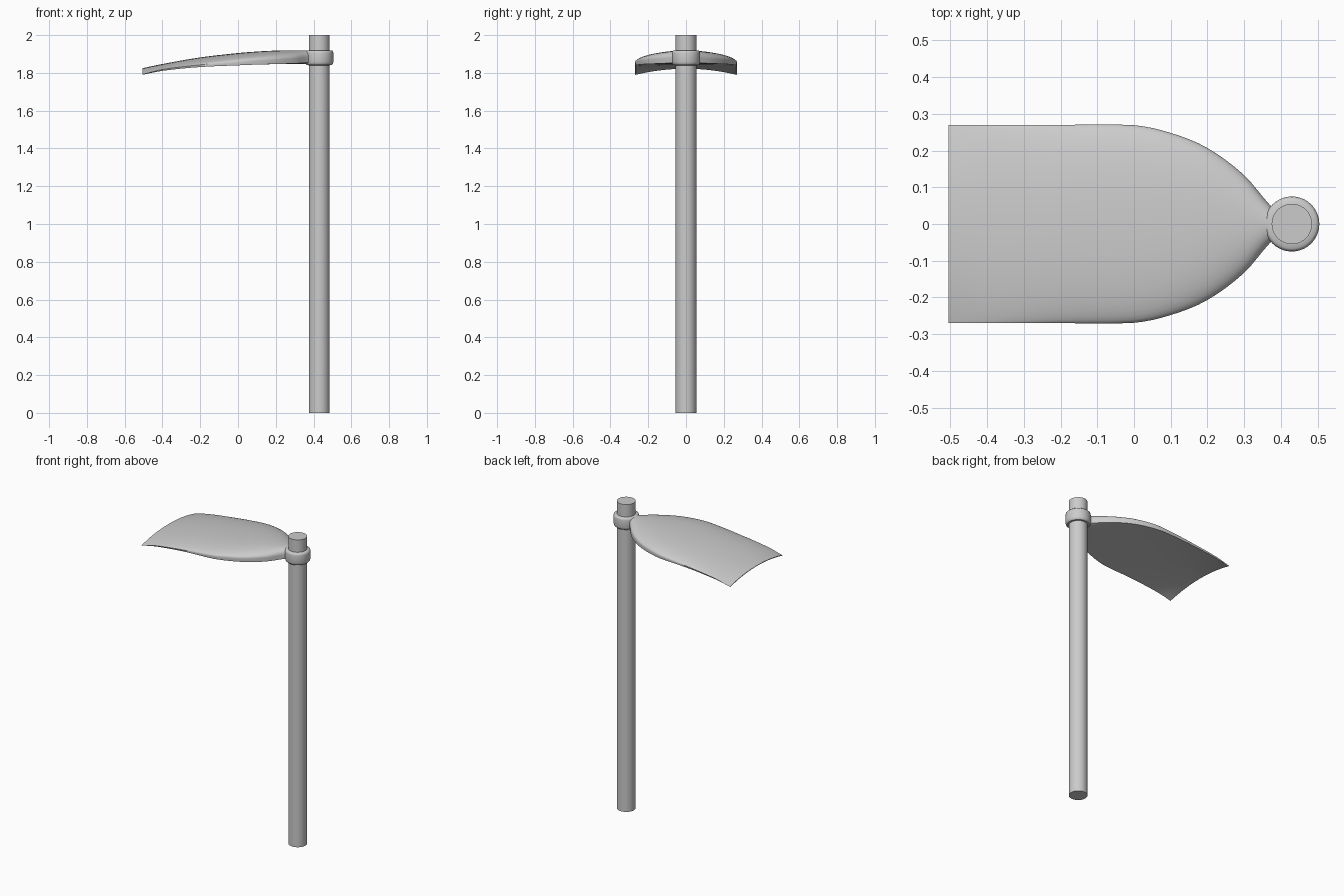
import bpy, bmesh, math

if "Cube" in bpy.data.objects:
    bpy.data.objects.remove(bpy.data.objects["Cube"])

AXIS_X = 0.43


def finish(name, bm, angle=40):
    bmesh.ops.remove_doubles(bm, verts=bm.verts, dist=1e-5)
    bmesh.ops.recalc_face_normals(bm, faces=bm.faces)
    mesh = bpy.data.meshes.new(name)
    bm.to_mesh(mesh)
    bm.free()
    ob = bpy.data.objects.new(name, mesh)
    bpy.context.collection.objects.link(ob)
    bpy.ops.object.select_all(action='DESELECT')
    ob.select_set(True)
    bpy.context.view_layer.objects.active = ob
    bpy.ops.object.shade_smooth_by_angle(angle=math.radians(angle))
    return ob


def loft(name, rings, angle=40):
    """Bridge closed rings and cap both ends."""
    bm = bmesh.new()
    vs = [[bm.verts.new(p) for p in r] for r in rings]
    n = len(vs[0])
    for a, b in zip(vs, vs[1:]):
        for i in range(n):
            j = (i + 1) % n
            bm.faces.new((a[i], a[j], b[j], b[i]))
    bm.faces.new(vs[0])
    bm.faces.new(vs[-1])
    return finish(name, bm, angle)


def turned(name, profile, sides=40):
    return loft(name, [[(AXIS_X + r * math.cos(2 * math.pi * i / sides),
                         r * math.sin(2 * math.pi * i / sides), z)
                        for i in range(sides)] for r, z in profile])


# Handle: long straight pole
turned("handle", [(0.055, 0), (0.055, 2)])

# Collar: rounded socket ring round the pole
turned("collar", [(0.05, 1.84), (0.066, 1.841), (0.072, 1.847), (0.075, 1.858),
                  (0.075, 1.905), (0.073, 1.914), (0.067, 1.919), (0.05, 1.92)])

# Blade stations: x, half width, top centre, rim seam, rim bottom, under centre, arch power
STATIONS = [
    (-0.505, 0.270, 1.825, 1.792, 1.790, 1.822, 1.00),
    (-0.40, 0.270, 1.847, 1.818, 1.811, 1.829, 0.85),
    (-0.20, 0.270, 1.882, 1.843, 1.831, 1.838, 0.65),
    (0.00, 0.269, 1.905, 1.858, 1.840, 1.842, 0.52),
    (0.10, 0.248, 1.913, 1.866, 1.844, 1.845, 0.50),
    (0.20, 0.207, 1.918, 1.871, 1.847, 1.846, 0.50),
    (0.30, 0.133, 1.919, 1.876, 1.850, 1.847, 0.50),
    (0.37, 0.052, 1.918, 1.880, 1.855, 1.847, 0.50),
    (0.40, 0.030, 1.915, 1.880, 1.858, 1.848, 0.50),
]


def spline(stations, steps):
    """Finite-difference Hermite curve through the stations."""
    def slope(i):
        a, b = stations[max(i - 1, 0)], stations[min(i + 1, len(stations) - 1)]
        return [(q - p) / (b[0] - a[0]) for p, q in zip(a, b)]
    out = []
    for i in range(len(stations) - 1):
        a, b, ma, mb = stations[i], stations[i + 1], slope(i), slope(i + 1)
        h = b[0] - a[0]
        for k in range(steps):
            t = k / steps
            out.append([(2*t**3 - 3*t*t + 1) * p + (t**3 - 2*t*t + t) * h * m
                        + (3*t*t - 2*t**3) * q + (t**3 - t*t) * h * n
                        for p, q, m, n in zip(a, b, ma, mb)])
    return out + [list(stations[-1])]


def section(x, w, top, seam, low, under, power, n=24):
    ring = []
    # domed top, then shallow hollow underside
    for i in range(n + 1):
        t = math.sin(math.pi * (i / n - 0.5))
        ring.append((x, w * t, seam + (top - seam) * max(0, 1 - abs(t) ** 2.2) ** power))
    for i in range(n + 1):
        t = math.sin(math.pi * (0.5 - i / n))
        ring.append((x, w * t * 0.985, under + (low - under) * t * t))
    return ring


loft("blade", [section(*s) for s in spline(STATIONS, 4)], 50)
